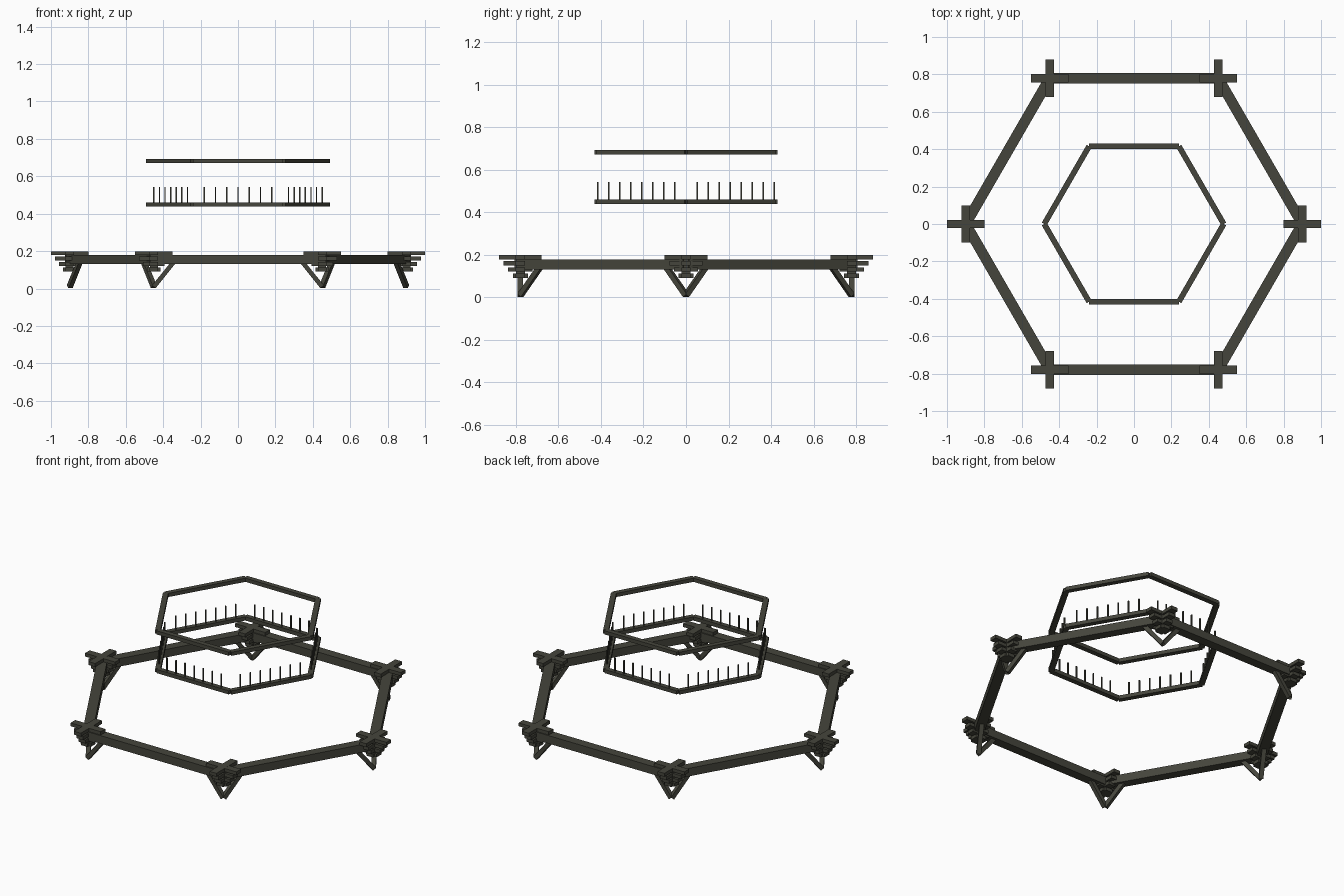
import bpy
import math
from mathutils import Vector, Matrix

if "Cube" in bpy.data.objects:
    bpy.data.objects.remove(bpy.data.objects["Cube"], do_unlink=True)

wood = bpy.data.materials.new("dark_olive_wood")
wood.use_nodes = True
colour = (0.06, 0.06, 0.045, 1)
wood.diffuse_color = colour
wood.node_tree.nodes["Principled BSDF"].inputs["Base Color"].default_value = colour


def box(name, centre, size, rotation=None):
    """Box of the given size, optionally turned by a 3x3 matrix."""
    bpy.ops.mesh.primitive_cube_add(size=1)
    ob = bpy.context.object
    ob.name = name
    turn = (rotation or Matrix.Identity(3)).to_4x4()
    ob.matrix_world = Matrix.Translation(centre) @ turn @ Matrix.Diagonal((*size, 1))
    ob.data.materials.append(wood)
    return ob


def bar(name, start, end, width, height):
    """Straight bar with square ends between two points."""
    along = (end - start).normalized()
    side = Vector((0, 0, 1)).cross(along).normalized()
    turn = Matrix((along, side, along.cross(side))).transposed()
    return box(name, (start + end) / 2, ((end - start).length, width, height), turn)


def corners(radius, z):
    return [Vector((radius * math.cos(i * math.pi / 3), radius * math.sin(i * math.pi / 3), z))
            for i in range(6)]


def ring(name, radius, z, width, height):
    pts = corners(radius, z)
    for i in range(6):
        bar(name, pts[i], pts[(i + 1) % 6], width, height)


# Large eave beams and the two railing rings
ring("eave_beam", 0.9, 0.155, 0.056, 0.048)
ring("lower_rail", 0.48, 0.45, 0.03, 0.022)
ring("upper_rail", 0.48, 0.682, 0.03, 0.022)

# Slim balusters on the lower rail
pts = corners(0.48, 0.5)
for i in range(6):
    for k in range(1, 8):
        box("baluster", pts[i].lerp(pts[(i + 1) % 6], k / 8), (0.007, 0.007, 0.084))

# Stepped cross brackets and diagonal struts at each corner
base = corners(0.9, 0)
for i, p in enumerate(base):
    for level in range(4):
        z = 0.189 - 0.029 * level
        reach = 0.2 - 0.043 * level
        at = p + Vector((0, 0, z))
        box("bracket_arm_x", at, (reach, 0.044, 0.02))
        box("bracket_arm_y", at, (0.044, reach, 0.0204))
    box("bracket_core", p + Vector((0, 0, 0.145)), (0.042, 0.042, 0.1))
    for step in (-1, 1):
        along = (base[(i + step) % 6] - p).normalized()
        bar("corner_strut", p + Vector((0, 0, 0.009)),
            p + along * 0.105 + Vector((0, 0, 0.14)), 0.025, 0.024)
